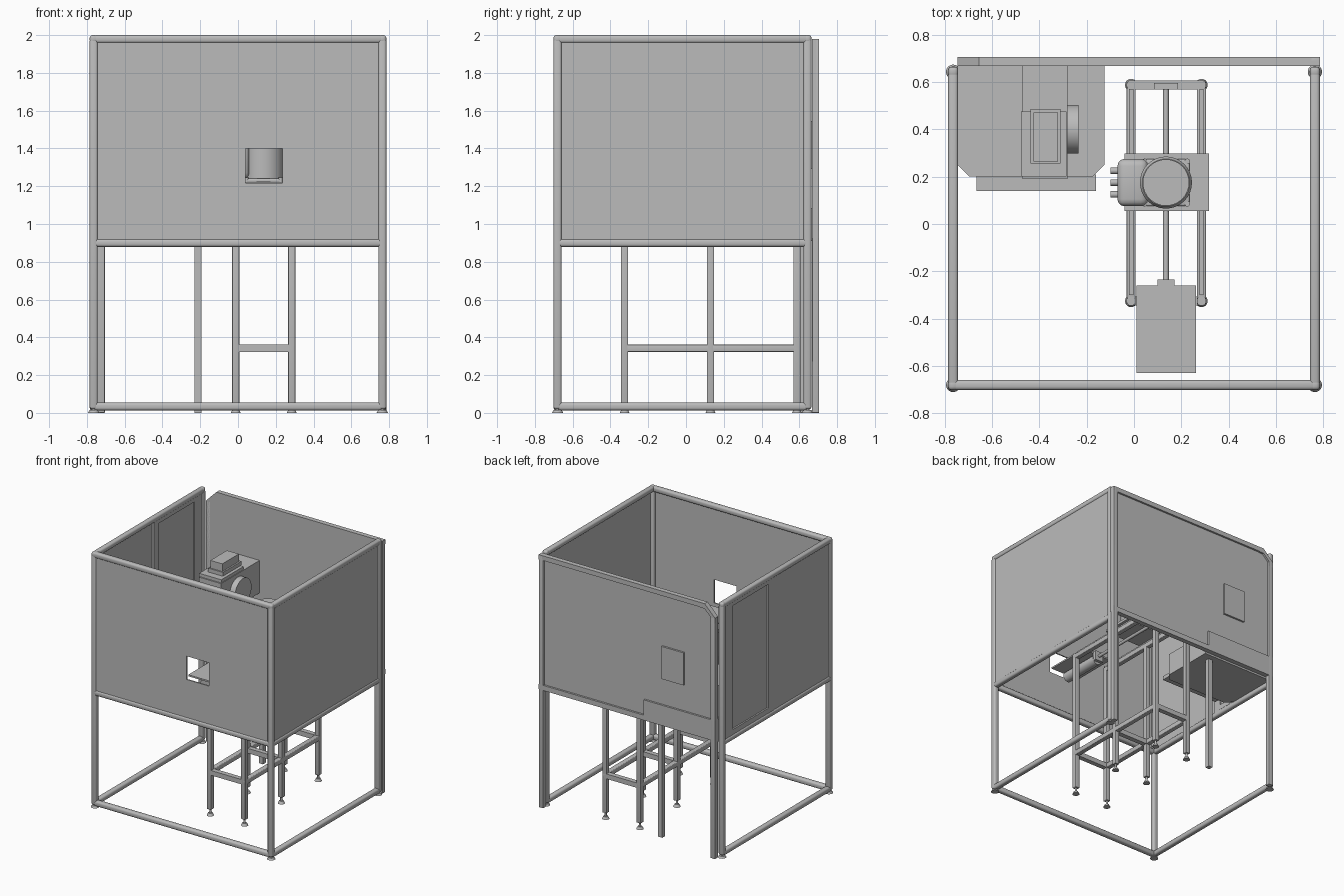
import bpy, bmesh, math
from mathutils import Matrix, Vector

if "Cube" in bpy.data.objects:
    bpy.data.objects.remove(bpy.data.objects["Cube"])

grey = bpy.data.materials.new("plain grey")
grey.use_nodes = True
grey.diffuse_color = (0.5, 0.5, 0.5, 1)
grey.node_tree.nodes["Principled BSDF"].inputs["Base Color"].default_value = (0.5, 0.5, 0.5, 1)


def finish(name, bm, smooth=False):
    bmesh.ops.recalc_face_normals(bm, faces=bm.faces)
    mesh = bpy.data.meshes.new(name)
    bm.to_mesh(mesh)
    bm.free()
    mesh.materials.append(grey)
    ob = bpy.data.objects.new(name, mesh)
    bpy.context.collection.objects.link(ob)
    if smooth:
        bpy.ops.object.select_all(action="DESELECT")
        ob.select_set(True)
        bpy.context.view_layer.objects.active = ob
        bpy.ops.object.shade_smooth_by_angle(angle=math.radians(35))
    return ob


def box(name, xs, ys, zs, bevel=0):
    bm = bmesh.new()
    bmesh.ops.create_cube(bm, size=1)
    for v in bm.verts:
        v.co = Vector(r[0] if c < 0 else r[1] for r, c in zip((xs, ys, zs), v.co))
    if bevel:
        bmesh.ops.bevel(bm, geom=bm.edges[:], offset=bevel, segments=3,
                        profile=0.5, affect="EDGES", clamp_overlap=True)
    return finish(name, bm, bevel > 0)


def cylinder(name, centre, radius, length, axis="Z", top=None):
    turn = {"X": Matrix.Rotation(math.pi / 2, 4, "Y"),
            "Y": Matrix.Rotation(math.pi / 2, 4, "X"), "Z": Matrix()}[axis]
    bm = bmesh.new()
    bmesh.ops.create_cone(bm, cap_ends=True, segments=32, radius1=radius,
                          radius2=radius if top is None else top, depth=length,
                          matrix=Matrix.Translation(centre) @ turn)
    return finish(name, bm, True)


def prism(name, outline, place, depth):
    """Extrude an outline; place maps (u, v, w) to a point."""
    bm = bmesh.new()
    face = bm.faces.new([bm.verts.new(place(u, v, depth[0])) for u, v in outline])
    new = bmesh.ops.extrude_face_region(bm, geom=[face])["geom"]
    shift = Vector(place(0, 0, depth[1])) - Vector(place(0, 0, depth[0]))
    bmesh.ops.translate(bm, vec=shift, verts=[g for g in new if isinstance(g, bmesh.types.BMVert)])
    return finish(name, bm)


def around(c, half):
    return (c - half, c + half)


# Outer frame: posts, feet, corner joints and rails
T = 0.021
SIDE, FRONT, REAR, MID = 0.764, -0.68, 0.643, 0.9
for side, sx in (("right", -SIDE), ("left", SIDE)):
    for end, y in (("front", FRONT), ("rear", REAR)):
        tag = f"{end}_{side}"
        box(f"{tag}_post", around(sx, T), around(y, T), (0.02, 1.98), 0.012)
        cylinder(f"{tag}_foot", (sx, y, 0.007), 0.03, 0.014, top=0.022)
        cylinder(f"{tag}_foot_stem", (sx, y, 0.018), 0.01, 0.02)
        box(f"{tag}_top_joint", around(sx, T), around(y, T), (1.958, 2), 0.014)
    for level, z in (("bottom", 0.034), ("middle", MID), ("top", 1.979)):
        box(f"{side}_{level}_rail", around(sx, T), (FRONT, REAR), around(z, T), 0.014)
for level, z in (("bottom", 0.034), ("middle", MID), ("top", 1.979)):
    box(f"front_{level}_rail", (-SIDE, SIDE), around(FRONT, T), around(z, T), 0.014)

# Front wall with its window
wall = box("front_wall", (-SIDE, SIDE), (-0.694, -0.684), (MID, 1.97))
cutter = box("window_cutter", (0.04, 0.235), (-0.8, -0.6), (1.217, 1.4))
cutter.hide_render = True
cut = wall.modifiers.new("window", "BOOLEAN")
cut.object, cut.operation, cut.solver = cutter, "DIFFERENCE", "EXACT"
bpy.context.view_layer.objects.active = wall
bpy.ops.object.modifier_apply(modifier=cut.name)
bpy.data.objects.remove(cutter)

# Side walls, the right one with a framed door
box("left_wall", (0.768, 0.778), (FRONT, REAR), (MID, 1.97))
box("right_wall", (-0.776, -0.766), (FRONT, 0.04), (MID, 1.97))
box("door_panel", (-0.766, -0.758), (0.04, REAR), (MID, 1.97))
for name, ys in (("door_front_stile", (0.03, 0.09)), ("door_rear_stile", (0.53, 0.64))):
    box(name, (-0.778, -0.75), ys, (MID, 1.97))
for name, zs in (("door_lower_rail", (0.92, 0.96)), ("door_upper_rail", (1.93, 1.965))):
    box(name, (-0.778, -0.75), (0.09, 0.53), zs)

# Rear wall, one top corner cut off, inside a raised border
OUT, IN, CUT = 0.705, 0.667, 0.09


def upright(u, v, w):
    return (u, w, v)


L, R, LOW, HIGH = -0.745, 0.785, 0.925, 1.98
prism("rear_wall", [(L, LOW), (R, LOW), (R, HIGH), (L + CUT, HIGH), (L, HIGH - CUT)],
      upright, (IN, 0.69))
box("rear_left_upright", (0.745, R), (IN, OUT), (0, HIGH), 0.004)
box("rear_right_upright", (L, -0.705), (IN, OUT), (0, HIGH - CUT), 0.004)
box("rear_top_border", (L + CUT, R), (IN, OUT), (1.943, HIGH))
box("rear_bottom_border", (L, R), (IN, OUT), (LOW, 0.965))
B = 0.04
prism("rear_corner_border", [(L, HIGH - CUT), (L + CUT, HIGH), (L + CUT + B, HIGH),
                             (L + CUT + B, HIGH - B), (L + CUT, HIGH - B),
                             (L + B, HIGH - CUT), (L + B, HIGH - CUT - B), (L, HIGH - CUT - B)],
      upright, (IN, OUT))
box("rear_chute_plate", (L, -0.127), (0.65, OUT), (LOW, 1.085))

# Feeder: chamfered tray, ledge, support column, drive box and lid
C = 0.05
prism("feeder_tray", [(L, IN), (L, 0.25), (L + C, 0.2), (-0.125 - C, 0.2), (-0.125, 0.25),
                      (-0.125, IN)], lambda u, v, w: (u, v, w), (0.91, 1.085))
box("feeder_ledge", (-0.665, -0.16), (0.14, 0.21), (0.93, 0.96))
box("feeder_column", (-0.45, -0.3), (0.26, 0.6), (1.085, 1.3))
box("feeder_box", (-0.47, -0.28), (0.19, OUT), (1.29, 1.545))
box("feeder_lid", (-0.477, -0.285), (0.2, 0.475), (1.545, 1.57))
box("feeder_cap_base", (-0.437, -0.31), (0.255, 0.485), (1.57, 1.6))
box("feeder_cap", (-0.425, -0.322), (0.265, 0.47), (1.6, 1.66))
cylinder("feeder_motor", (-0.258, 0.4, 1.415), 0.103, 0.046, "X")
box("feeder_support_leg", around(-0.212, 0.018), around(0.605, 0.018), (0, 0.91))

# Inner stand: six legs on feet, long rails and cross bars
H = 0.019
ROWS = (("front", -0.325), ("middle", 0.13), ("rear", 0.587))
COLS = (("right", -0.012), ("left", 0.285))
for side, x in COLS:
    for row, y in ROWS:
        tag = f"stand_{row}_{side}"
        box(f"{tag}_leg", around(x, H), around(y, H), (0.05, 1.18), 0.005)
        cylinder(f"{tag}_foot", (x, y, 0.01), 0.026, 0.02, top=0.016)
        cylinder(f"{tag}_stem", (x, y, 0.035), 0.008, 0.04)
    for level, z in (("lower", 0.342), ("upper", 1.165)):
        box(f"stand_{side}_{level}_rail", around(x, H), (-0.344, 0.606), around(z, H), 0.005)
    for end, y in (ROWS[0], ROWS[2]):
        cylinder(f"stand_{end}_{side}_cap", (x, y, 1.186), 0.02, 0.008)
    box(f"{side}_slide_track", around(x, 0.009), (-0.3, 0.57), (1.184, 1.198))
for row, y in ROWS:
    box(f"stand_{row}_cross_bar", (-0.012, 0.285), around(y, H), around(0.342, H))
box("stand_rear_top_bar", (-0.012, 0.285), around(0.587, H), around(1.165, H))

# Drive screw with bearing, motor and cover plate
SCREW = 0.135
cylinder("drive_screw", (SCREW, 0.16, 1.19), 0.012, 0.82, "Y")
box("screw_bearing", around(SCREW, 0.05), (0.568, 0.595), (1.17, 1.21))
box("screw_bracket", around(SCREW, 0.036), (-0.265, -0.235), (1.15, 1.225))
cylinder("screw_motor", (SCREW, -0.43, 1.17), 0.04, 0.34, "Y")
box("front_shelf", (0.01, 0.262), (-0.63, -0.26), (1.21, 1.222))

# Carriage with bolts, and the arm base standing on it
box("carriage_plate", (-0.04, 0.317), (0.055, 0.297), (1.198, 1.218))
for i in range(4):
    for x in (0.255, 0.305):
        cylinder("carriage_bolt", (x, 0.085 + i * 0.06, 1.22), 0.006, 0.008)
BASE = (SCREW, 0.175)
box("arm_flange", around(SCREW, 0.1), around(BASE[1], 0.1), (1.218, 1.24), 0.008)
for dx in (-0.09, 0.09):
    for dy in (-0.09, 0.09):
        cylinder("flange_bolt", (SCREW + dx, BASE[1] + dy, 1.232), 0.011, 0.028)
cylinder("arm_base", (*BASE, 1.35), 0.108, 0.22)
cylinder("arm_base_collar", (*BASE, 1.47), 0.11, 0.02, top=0.1)
cylinder("arm_base_top", (*BASE, 1.49), 0.098, 0.02)
box("connector_housing", (-0.07, 0.06), around(BASE[1], 0.1), (1.24, 1.43), 0.03)
for dy, z in ((-0.05, 1.3), (0, 1.36), (0.05, 1.3)):
    cylinder("cable_connector", (-0.08, BASE[1] + dy, z), 0.014, 0.04, "X")
